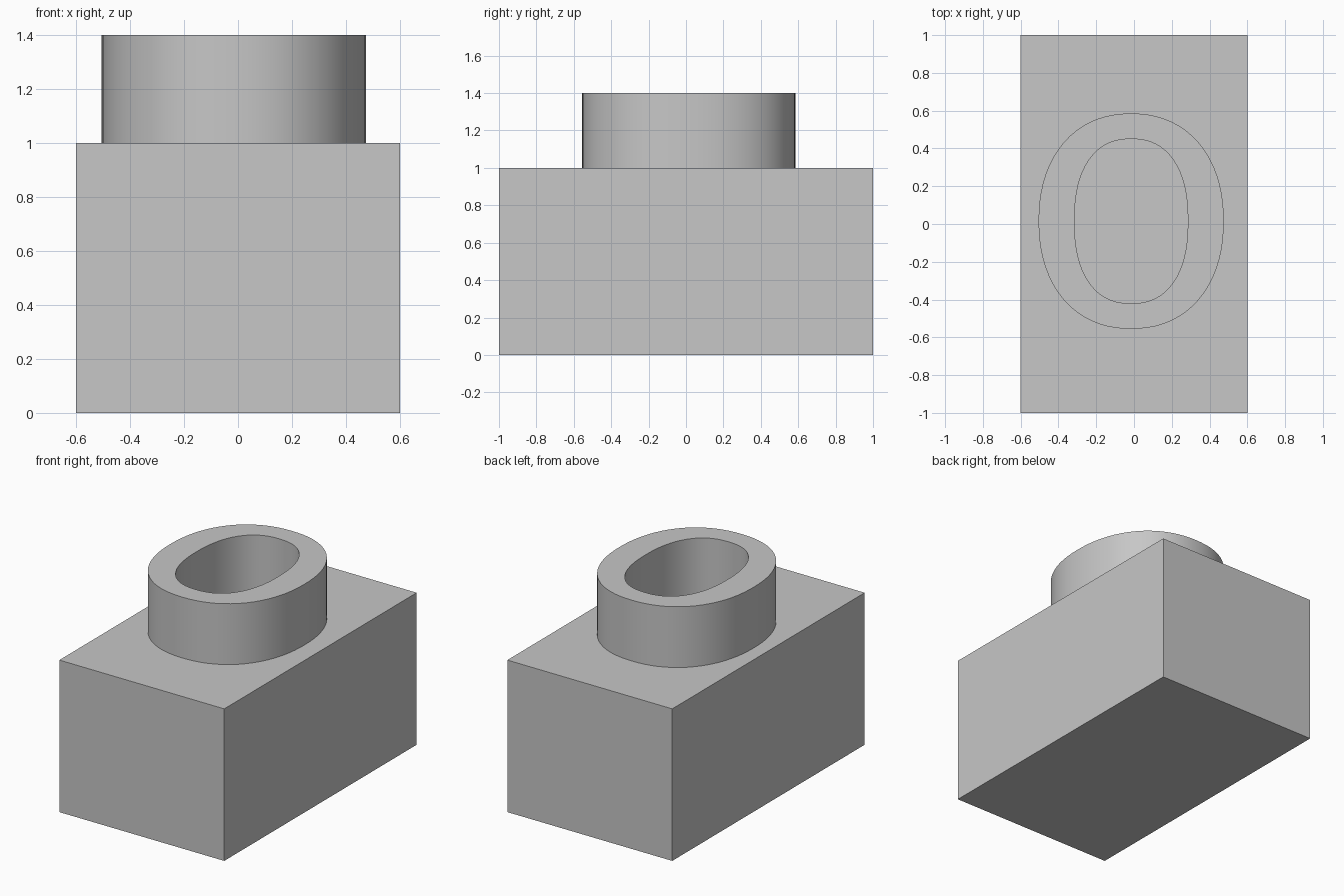
import bpy, bmesh, math

cube = bpy.data.objects.get("Cube")
if cube:
    bpy.data.objects.remove(cube)

grey = bpy.data.materials.new("plain_grey")
grey.use_nodes = True
colour = (0.57, 0.57, 0.57, 1)
grey.diffuse_color = colour
grey.node_tree.nodes["Principled BSDF"].inputs["Base Color"].default_value = colour


def finish(name, bm):
    bmesh.ops.recalc_face_normals(bm, faces=bm.faces)
    mesh = bpy.data.meshes.new(name)
    bm.to_mesh(mesh)
    bm.free()
    mesh.materials.append(grey)
    obj = bpy.data.objects.new(name, mesh)
    bpy.context.collection.objects.link(obj)
    return obj


def oval(bm, rx, ry, power, z, count=72):
    """Loop of vertices around a slightly squared oval."""
    verts = []
    for i in range(count):
        a = 2 * math.pi * i / count
        c, s = math.cos(a), math.sin(a)
        r = (abs(c) ** power + abs(s) ** power) ** (-1 / power)
        verts.append(bm.verts.new((rx * r * c - 0.015, ry * r * s + 0.015, z)))
    return verts


# Block
bm = bmesh.new()
bmesh.ops.create_cube(bm, size=1)
for v in bm.verts:
    v.co = (v.co.x * 1.2, v.co.y * 2, v.co.z + 0.5)
finish("base_block", bm)

# Hollow oval collar: outer wall, top rim, inner wall, underside
bm = bmesh.new()
loops = [oval(bm, 0.49, 0.57, 2.2, 1.0), oval(bm, 0.49, 0.57, 2.2, 1.4),
         oval(bm, 0.30, 0.435, 2.35, 1.4), oval(bm, 0.30, 0.435, 2.35, 1.0)]
for k, low in enumerate(loops):
    high = loops[(k + 1) % len(loops)]
    for i in range(len(low)):
        j = (i + 1) % len(low)
        bm.faces.new((low[i], low[j], high[j], high[i]))
ring = finish("oval_collar", bm)

bpy.ops.object.select_all(action='DESELECT')
ring.select_set(True)
bpy.context.view_layer.objects.active = ring
bpy.ops.object.shade_smooth_by_angle(angle=math.radians(30))
